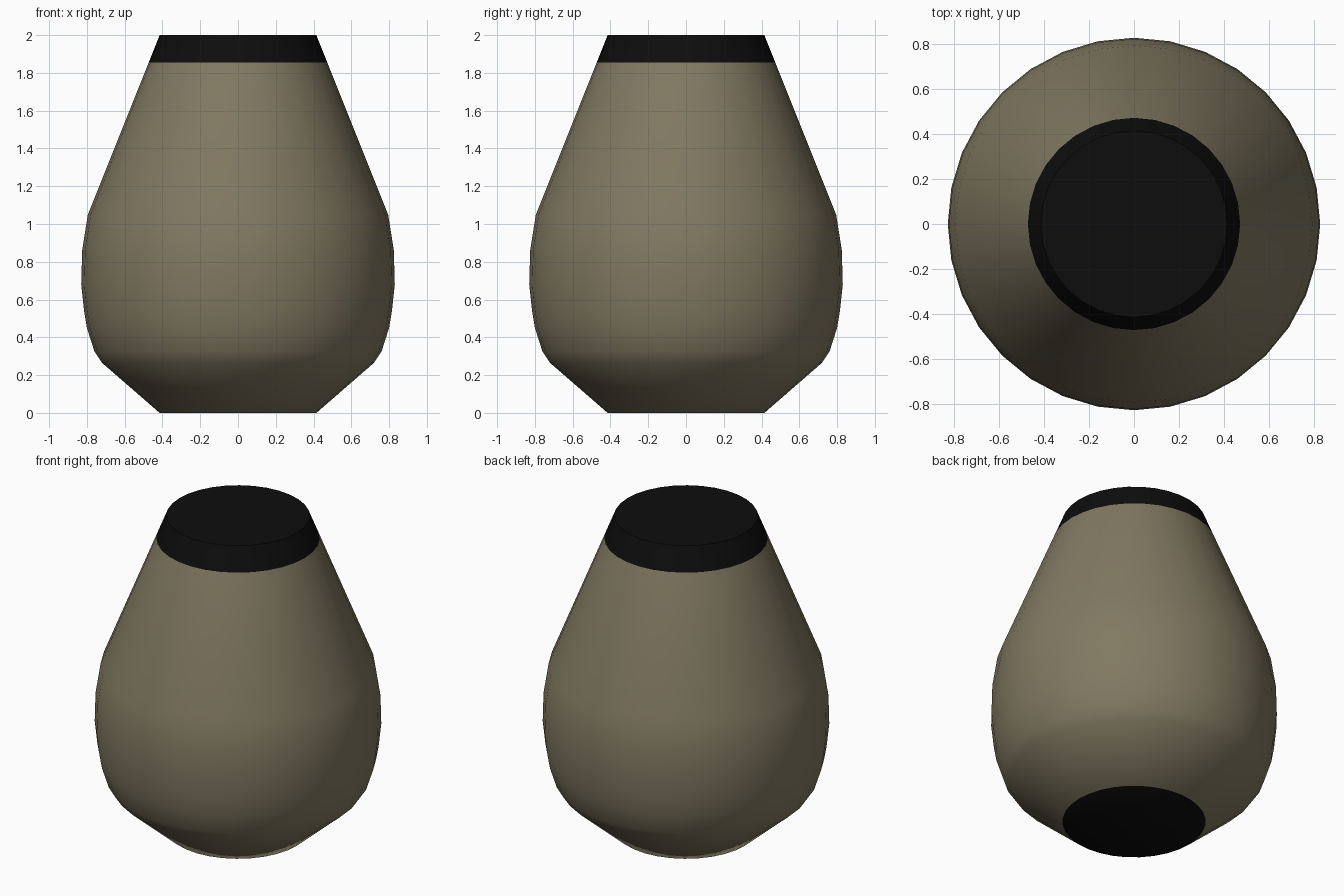
import bpy, bmesh, math

if "Cube" in bpy.data.objects:
    bpy.data.objects.remove(bpy.data.objects["Cube"])

SIDES = 32
# radius, height from foot to rim
PROFILE = [(0.415, 0.0), (0.72, 0.265), (0.76, 0.325), (0.80, 0.45), (0.815, 0.54),
           (0.83, 0.68), (0.825, 0.86), (0.795, 1.05), (0.473, 1.855), (0.415, 2.0)]


def material(name, colour):
    m = bpy.data.materials.new(name)
    m.diffuse_color = (*colour, 1)
    m.use_nodes = True
    m.node_tree.nodes["Principled BSDF"].inputs["Base Color"].default_value = m.diffuse_color
    return m


# Vase body, lathed around z, with closed ends
bm = bmesh.new()
rings = []
for r, z in PROFILE:
    rings.append([bm.verts.new((r * math.cos(2 * math.pi * i / SIDES),
                                r * math.sin(2 * math.pi * i / SIDES), z))
                  for i in range(SIDES)])
for a, b in zip(rings, rings[1:]):
    for i in range(SIDES):
        j = (i + 1) % SIDES
        bm.faces.new((a[i], a[j], b[j], b[i]))
bm.faces.new(rings[0][::-1])
bm.faces.new(rings[-1])

# Black neck band, top and underside
for f in bm.faces:
    f.smooth = True
    z = f.calc_center_median().z
    f.material_index = 1 if z > 1.86 or z < 0.01 else 0

mesh = bpy.data.meshes.new("vase")
bm.to_mesh(mesh)
bm.free()
mesh.materials.append(material("olive clay", (0.22, 0.19, 0.12)))
mesh.materials.append(material("black glaze", (0.004, 0.004, 0.004)))
vase = bpy.data.objects.new("vase", mesh)
bpy.context.collection.objects.link(vase)
bpy.context.view_layer.objects.active = vase
vase.select_set(True)
bpy.ops.object.shade_smooth_by_angle(angle=math.radians(45))
